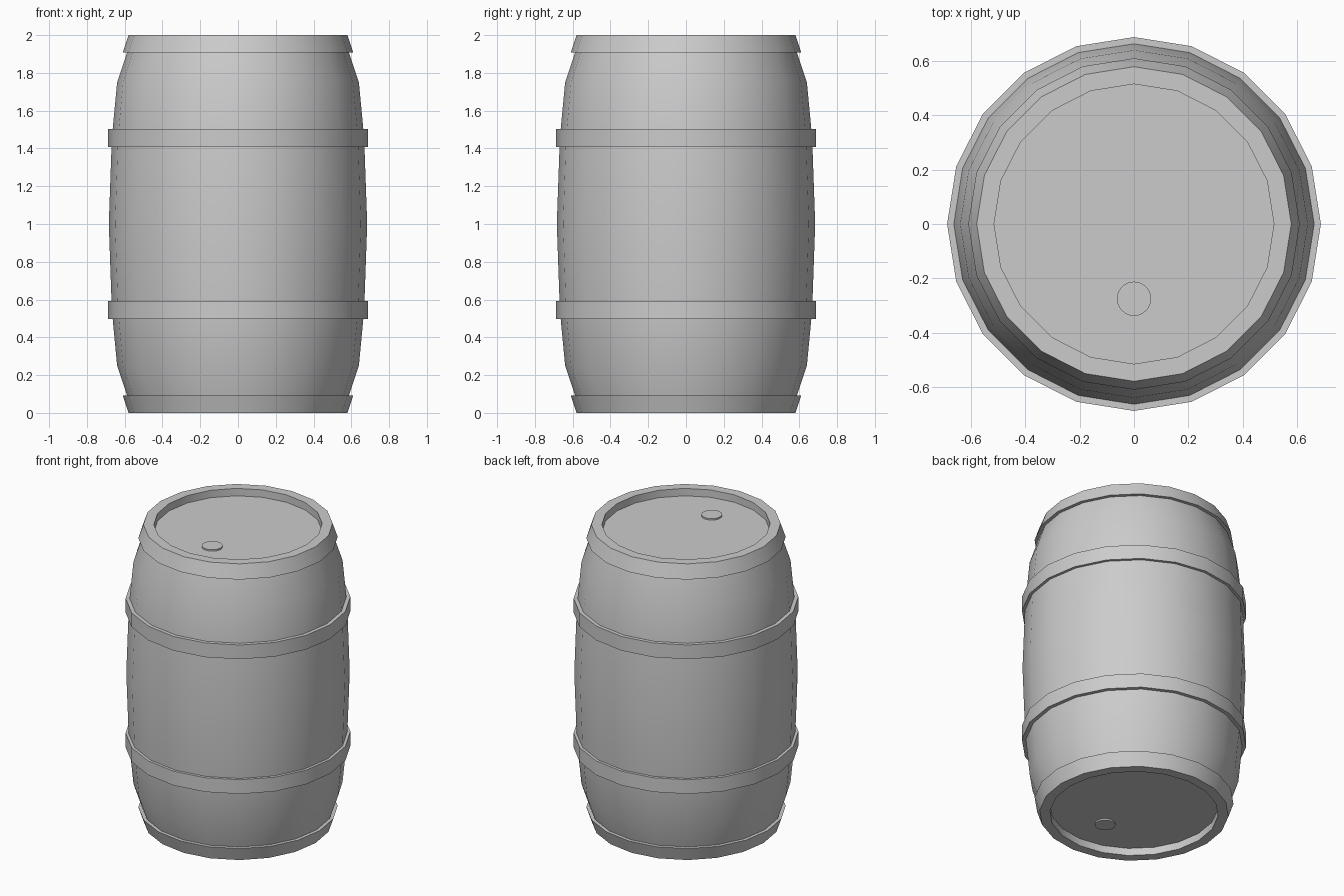
import bpy, bmesh
from math import cos, sin, pi, radians

if "Cube" in bpy.data.objects:
    bpy.data.objects.remove(bpy.data.objects["Cube"])

SIDES = 20


def finish(name, bm):
    bmesh.ops.recalc_face_normals(bm, faces=bm.faces)
    mesh = bpy.data.meshes.new(name)
    bm.to_mesh(mesh)
    bm.free()
    obj = bpy.data.objects.new(name, mesh)
    bpy.context.collection.objects.link(obj)
    bpy.ops.object.select_all(action='DESELECT')
    obj.select_set(True)
    bpy.context.view_layer.objects.active = obj
    bpy.ops.object.shade_smooth_by_angle(angle=radians(30))
    return obj


def lathe(name, profile, closed, sides=SIDES, center=(0, 0)):
    """Revolve (radius, z) points; open profiles get capped ends."""
    bm = bmesh.new()
    rings = [[bm.verts.new((center[0] + r * cos(2 * pi * i / sides),
                            center[1] + r * sin(2 * pi * i / sides), z))
              for i in range(sides)] for r, z in profile]
    pairs = list(zip(rings, rings[1:]))
    if closed:
        pairs.append((rings[-1], rings[0]))
    else:
        bm.faces.new(rings[0])
        bm.faces.new(rings[-1])
    for a, b in pairs:
        for i in range(sides):
            j = (i + 1) % sides
            bm.faces.new((a[i], a[j], b[j], b[i]))
    return finish(name, bm)


def flip(profile):
    return [(r, 2 - z) for r, z in profile]


# Barrel body with recessed heads, mirrored about z = 1
half = [(0.515, 0.05), (0.515, 0), (0.557, 0), (0.64, 0.25), (0.668, 0.545)]
lathe("barrel_body", half + [(0.684, 1)] + flip(half)[::-1], False)

# Hoops and bungs on both ends
end_hoop = [(0.557, 0), (0.579, 0), (0.61, 0.092), (0.587, 0.092)]
mid_hoop = [(0.663, 0.497), (0.688, 0.497), (0.688, 0.593), (0.669, 0.593)]
bung = [(0.063, 0.05), (0.063, 0.04)]
for end, place in (("bottom", lambda p: p), ("top", flip)):
    lathe(end + "_end_hoop", place(end_hoop), True)
    lathe(end + "_middle_hoop", place(mid_hoop), True)
    lathe(end + "_bung", place(bung), False, 24, (0, -0.275))
